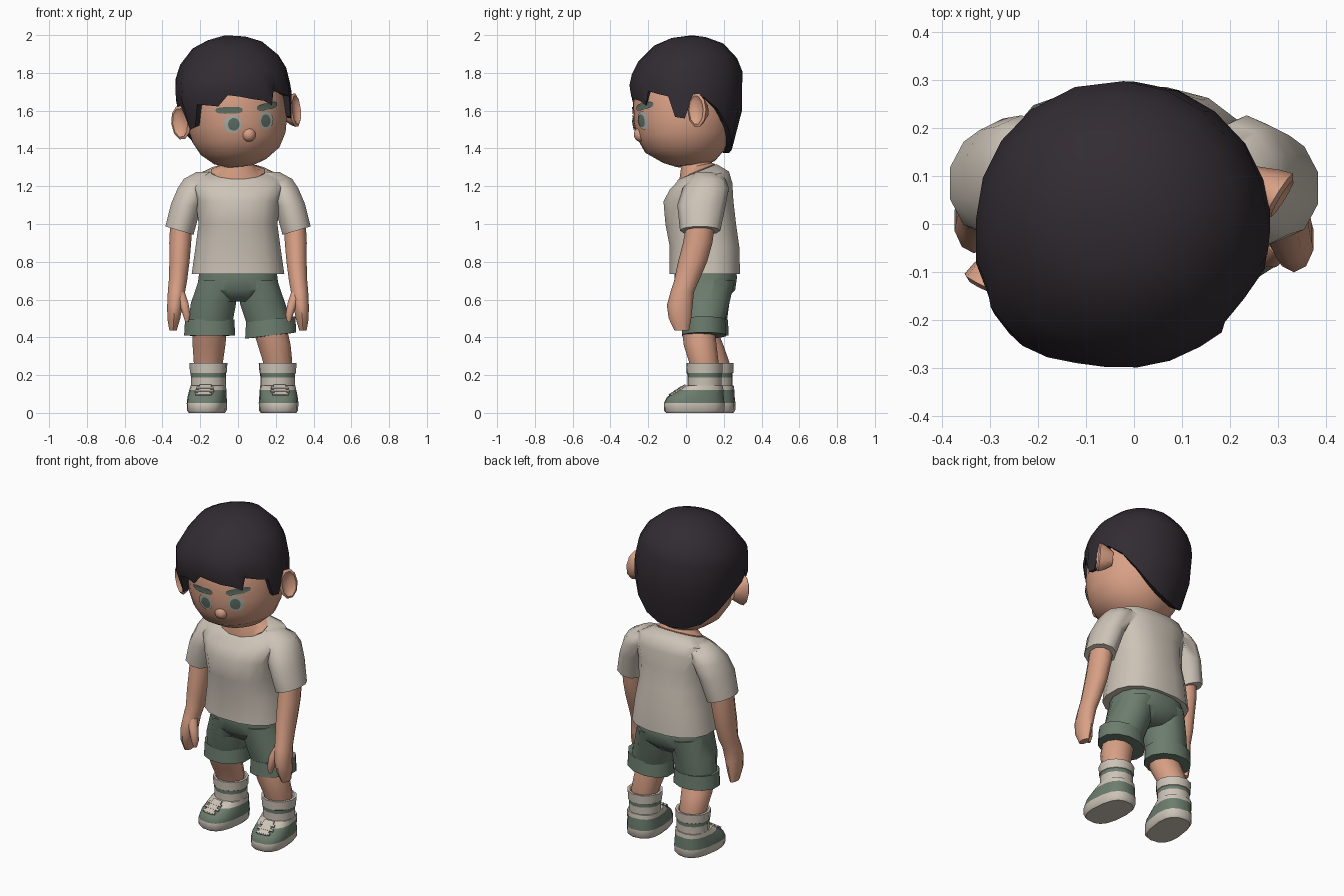
import bpy, bmesh
from math import sin, cos, pi, radians, sqrt
from mathutils import Matrix, Vector

if "Cube" in bpy.data.objects:
    bpy.data.objects.remove(bpy.data.objects["Cube"])


def material(name, rgb):
    m = bpy.data.materials.new(name)
    m.use_nodes = True
    m.diffuse_color = (*rgb, 1)
    bsdf = m.node_tree.nodes["Principled BSDF"]
    bsdf.inputs["Base Color"].default_value = (*rgb, 1)
    bsdf.inputs["Roughness"].default_value = 0.8
    return m


SKIN = material("skin", (0.69, 0.35, 0.235))
HAIR = material("dark hair", (0.032, 0.025, 0.032))
CREAM = material("cream cloth", (0.61, 0.55, 0.475))
GREEN = material("sage green", (0.15, 0.205, 0.157))
BROW = material("brow green", (0.115, 0.16, 0.13))
EYE = material("eye grey", (0.43, 0.44, 0.39))


def shade(ob, angle):
    bpy.ops.object.select_all(action='DESELECT')
    ob.select_set(True)
    bpy.context.view_layer.objects.active = ob
    bpy.ops.object.shade_smooth_by_angle(angle=radians(angle))


def finish(name, bm, mats, rule=None, matrix=Matrix(), angle=50):
    bm.transform(matrix)
    bmesh.ops.recalc_face_normals(bm, faces=bm.faces)
    mesh = bpy.data.meshes.new(name)
    if rule:
        for f in bm.faces:
            f.material_index = rule(f.calc_center_median())
    bm.to_mesh(mesh)
    bm.free()
    for m in mats:
        mesh.materials.append(m)
    ob = bpy.data.objects.new(name, mesh)
    bpy.context.collection.objects.link(ob)
    shade(ob, angle)
    return ob


def weld(body, parts):
    """Fuse cloth parts into one body with soft seams."""
    bpy.context.view_layer.objects.active = body
    for part in parts:
        mod = body.modifiers.new("union", 'BOOLEAN')
        mod.operation = 'UNION'
        mod.object = part
        bpy.ops.object.modifier_apply(modifier=mod.name)
        bpy.data.objects.remove(part)
    shade(body, 65)


def bridge(bm, loops):
    for a, b in zip(loops, loops[1:]):
        n = len(a)
        for i in range(n):
            bm.faces.new((a[i], a[(i + 1) % n], b[(i + 1) % n], b[i]))


def power(v, p):
    return abs(v) ** (2 / p) * (1 if v > 0 else -1)


def loft(name, rings, mats, n=12, p=2.0, **kw):
    """Rings: x, y, z, radius x, radius y, then optional slopes of z along x and y."""
    bm = bmesh.new()
    loops = []
    for x, y, z, rx, ry, *tilt in rings:
        tx, ty = tilt or (0, 0)
        loop = []
        for i in range(n):
            a = 2 * pi * (i + .5) / n
            dx, dy = rx * power(cos(a), p), ry * power(sin(a), p)
            loop.append(bm.verts.new((x + dx, y + dy, z + tx * dx + ty * dy)))
        loops.append(loop)
    bridge(bm, loops)
    bm.faces.new(loops[0])
    bm.faces.new(loops[-1])
    return finish(name, bm, mats, **kw)


def lerp_table(table, t):
    for (a, u), (b, v) in zip(table, table[1:]):
        if a <= t <= b:
            return u + (v - u) * (t - a) / (b - a)
    return table[0][1] if t < table[0][0] else table[-1][1]


# Shirt body and neck
shirt = loft("shirt", [
    (0, .1, .735, .249, .189), (0, .098, .88, .228, .187), (0, .078, 1.0, .212, .19),
    (0, .066, 1.12, .226, .188), (0, .08, 1.2, .256, .168, 0, .1),
    (0, .09, 1.25, .235, .14, 0, .2), (0, .06, 1.276, .155, .104, 0, .4)], [CREAM], n=16, p=2.5)
loft("neck", [(0, .06, 1.25, .14, .094, 0, .4), (0, .06, 1.281, .147, .097, 0, .4),
              (0, .055, 1.307, .088, .085, 0, .2), (0, .04, 1.4, .08, .08)], [SKIN])

# Arms, sleeves and hands; the right arm hangs further back
sleeves = []
for side, s, back in (("left", 1, 0), ("right", -1, .04)):
    sleeves.append(loft(side + "_sleeve", [
        (s * .31, .075 + back / 4, .965, .078, .107, s * .3, 0),
        (s * .274, .082 + back / 4, 1.1, .084, .128, s * .1, 0),
        (s * .235, .105, 1.19, .088, .122), (s * .2, .115, 1.238, .092, .095),
        (s * .165, .1, 1.274, .06, .05)], [CREAM], n=10))
    loft(side + "_arm", [
        (s * .3, .08, 1.02, .061, .075), (s * .306, .062 + back / 4, .9, .061, .078),
        (s * .31, .035 + back / 2, .8, .056, .077), (s * .318, .003 + back, .7, .051, .066),
        (s * .326, -.02 + back, .64, .048, .062), (s * .334, -.033 + back, .57, .043, .068),
        (s * .34, -.032 + back, .5, .036, .06), (s * .344, -.022 + back, .435, .02, .038)],
        [SKIN], n=10)
    loft(side + "_thumb", [
        (s * .31, -.04 + back, .64, .03, .03), (s * .287, -.062 + back, .58, .027, .03),
        (s * .272, -.07 + back, .52, .022, .025), (s * .27, -.07 + back, .48, .01, .012)],
        [SKIN], n=8)
weld(shirt, sleeves)


def leg_and_foot(side, s, cx, hem_y, ankle, slope, yaw):
    ax, ay = ankle
    loft(side + "_shorts_cuff", [
        (cx, hem_y, .49, .11, .095, slope, 0), (cx, hem_y, .495, .135, .116, slope, 0),
        (cx, hem_y, .41, .14, .12, slope, 0), (cx, hem_y, .408, .1, .09, slope, 0)],
        [GREEN], angle=35)
    loft(side + "_leg", [(cx, hem_y - .028, .43, .093, .09),
                         ((cx + ax) / 2, (hem_y + ay) / 2 - .022, .36, .09, .09),
                         (ax, ay - .004, .27, .08, .081), (ax, ay, .2, .07, .07)], [SKIN])
    place = Matrix.Translation((ax, ay, 0)) @ Matrix.Rotation(radians(yaw), 4, 'Z')

    # Striped sock with a turned top
    loft(side + "_sock", [
        (0, 0, .1, .093, .093), (0, 0, .188, .093, .092), (0, 0, .21, .095, .093),
        (0, 0, .212, .098, .096), (0, 0, .264, .102, .098), (0, 0, .264, .086, .086),
        (0, 0, .245, .07, .07)], [CREAM, GREEN], matrix=place, angle=35,
        rule=lambda c: int(.188 < c.z < .2105))
    # Shoe with a pale sole and collar
    loft(side + "_shoe", [
        (0, -.055, 0, .092, .15), (0, -.055, .012, .101, .16), (0, -.055, .052, .103, .161),
        (0, -.048, .085, .1, .15), (0, -.02, .12, .096, .12),
        (0, -.002, .145, .092, .098)], [CREAM, GREEN], n=16, p=2.6, matrix=place, angle=40,
        rule=lambda c: int(.053 < c.z < .122))
    # Tongue and laces lying on the instep
    low, high = Vector((0, -.186, .093)), Vector((0, -.103, .147))
    bm = bmesh.new()
    for t, width in ((.5, .062), (.12, .085), (.4, .1), (.7, .09)):
        size = (width, .099, .008, 1) if t == .5 else (width, .014, .01, 1)
        box = Matrix.Translation(low.lerp(high, t)) @ Matrix.Rotation(radians(33), 4, 'X')
        bmesh.ops.create_cube(bm, size=1, matrix=box @ Matrix.Diagonal(size))
    finish(side + "_laces", bm, [CREAM], matrix=place)
    return loft(side + "_shorts_leg", [
        (s * .112, .105, .7, .1, .158), (s * .13, .1, .58, .124, .134),
        (cx, hem_y, .45, .12, .105, slope, 0)], [GREEN])


shorts = loft("shorts", [(0, .1, .78, .2, .16), (0, .105, .72, .212, .168),
                         (0, .105, .65, .22, .158), (0, .1, .59, .13, .1)], [GREEN], n=16, p=2.4)
weld(shorts, [leg_and_foot("left", 1, .173, .095, (.21, .098), .12, 5),
              leg_and_foot("right", -1, -.15, .11, (-.157, .155), 0, -8)])

# Head, turned and tilted about the neck
HEAD = (Matrix.Translation((0, -.01, 1.5)) @ Matrix.Rotation(radians(17), 4, 'Z')
        @ Matrix.Rotation(radians(-6), 4, 'Y') @ Matrix.Translation((0, 0, -1.5)))
SKULL = [(1.305, .07), (1.33, .14), (1.385, .21), (1.46, .25),
         (1.54, .266), (1.64, .267), (1.75, .25), (1.86, .18)]
loft("head", [(0, .02 if z < 1.35 else 0, z, r, r) for z, r in SKULL], [SKIN], n=24, matrix=HEAD)

bm = bmesh.new()
bmesh.ops.create_uvsphere(bm, u_segments=10, v_segments=7, radius=.038,
                          matrix=Matrix.Translation((-.016, -.237, 1.475)))
finish("nose", bm, [SKIN], matrix=HEAD)


def face_plate(name, x, z, w, h, mat, lift, tilt=0, p=2.0, n=14):
    """Thin patch that follows the curve of the face."""
    bm = bmesh.new()

    def on_face(px, pz):
        r = lerp_table(SKULL, pz)
        return bm.verts.new((px, -sqrt(r * r - px * px) - lift, pz))
    mid, rim = on_face(x, z), []
    for i in range(n):
        dx, dz = w * power(cos(2 * pi * i / n), p), h * power(sin(2 * pi * i / n), p)
        rim.append(on_face(x + dx, z + dz + tilt * dx))
    for i in range(n):
        bm.faces.new((mid, rim[i], rim[(i + 1) % n]))
    finish(name, bm, [mat], matrix=HEAD)


for side, s in (("left", 1), ("right", -1)):
    face_plate(side + "_eye", s * .092 - .009, 1.54, .045, .05, EYE, .004)
    face_plate(side + "_iris", s * .088 - .009, 1.538, .029, .034, BROW, .008)
    face_plate(side + "_brow", s * .105 - .006, 1.614, .066, .018, BROW, .006, tilt=s * .08, p=3)
    # Cupped ear, flared forward
    ear = (HEAD @ Matrix.Translation((s * .308, -.012, 1.57))
           @ Matrix.Rotation(radians(s * -48), 4, 'Z') @ Matrix.Rotation(radians(s * 90), 4, 'Y'))
    loft(side + "_ear", [(0, 0, -.06, .045, .028), (0, 0, -.012, .08, .048), (0, 0, .016, .092, .056),
                         (0, 0, .024, .078, .044), (0, 0, .008, .055, .028)], [SKIN], n=10, matrix=ear)

# Hair cap: hairline height by angle from the face, positive to the left
HAIRLINE = [(-180, 1.375), (-160, 1.385), (-142, 1.42), (-125, 1.49), (-108, 1.58), (-92, 1.64),
            (-80, 1.64), (-73, 1.53), (-64, 1.54), (-56, 1.66), (-46, 1.65), (-35, 1.64),
            (-23, 1.695), (-10, 1.68), (3, 1.66), (16, 1.645), (26, 1.615), (30, 1.69),
            (42, 1.67), (56, 1.65), (62, 1.54), (72, 1.53), (80, 1.64), (92, 1.64),
            (108, 1.58), (125, 1.49), (142, 1.42), (160, 1.385)]
BULGE = [(1.375, .235), (1.43, .264), (1.5, .285), (1.6, .302), (1.7, .308),
         (1.8, .294), (1.87, .262), (1.95, .185), (1.985, .1)]
bm = bmesh.new()
columns = []
for deg, edge in HAIRLINE:
    a = radians(deg)
    heights = [1.985, 1.95, 1.87, 1.8, (1.8 + edge) / 2, edge, edge + .012]
    col = []
    for k, z in enumerate(heights):
        r = lerp_table(BULGE, z) - (.045 if k == 6 else 0)
        if k > 2 and -105 < deg < -50:
            r += .01
        if k in (3, 4) and -75 < deg < -40:
            r += .014
        if k == 5 and -50 < deg < 50:
            r -= .018
        lean = .01 + .03 * min(max(z - 1.65, 0) / .3, 1)
        col.append(bm.verts.new((r * sin(a), lean - r * cos(a), z)))
    columns.append(col)
bridge(bm, list(zip(*columns)))
crown = bm.verts.new((0, .06, 2.002))
for a, b in zip(columns, columns[1:] + columns[:1]):
    bm.faces.new((crown, a[0], b[0]))
finish("hair", bm, [HAIR], matrix=HEAD, angle=40)
